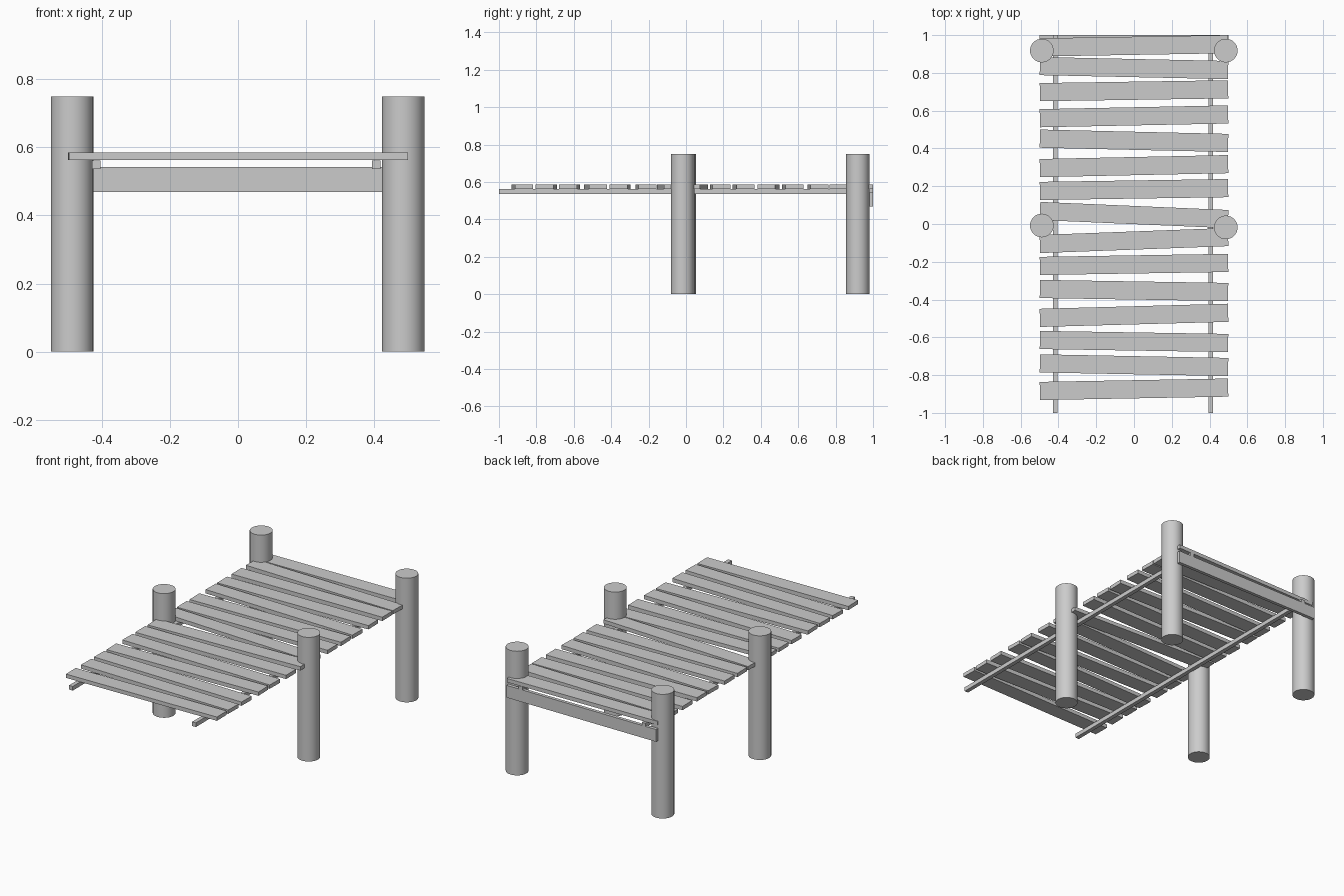
import bpy
from math import atan2

if "Cube" in bpy.data.objects:
    bpy.data.objects.remove(bpy.data.objects["Cube"])


def box(name, center, size, rot_z=0.0):
    bpy.ops.mesh.primitive_cube_add(size=1, location=center, rotation=(0, 0, rot_z))
    ob = bpy.context.object
    ob.name = name
    ob.scale = size
    bpy.ops.object.transform_apply(location=False, rotation=False, scale=True)
    return ob


# Round posts
for i, (x, y) in enumerate([(-0.488, 0.918), (0.486, 0.918), (-0.488, -0.008), (0.486, -0.018)]):
    bpy.ops.mesh.primitive_cylinder_add(vertices=32, radius=0.0625, depth=0.75,
                                        location=(x, y, 0.375))
    bpy.context.object.name = f"post_{i + 1}"
    bpy.ops.object.shade_smooth_by_angle()

# Long rails under the deck
for side, x in (("left", -0.417), ("right", 0.406)):
    box(f"{side}_rail", (x, 0, 0.549), (0.025, 2.0, 0.025))

# Board across the back end
box("end_board", (0, 0.99, 0.506), (1.0, 0.02, 0.074))

# Deck planks: centre y at the left end and at the right end
planks = [(0.935, 0.952), (0.836, 0.815), (0.698, 0.713), (0.560, 0.580),
          (0.452, 0.429), (0.296, 0.317), (0.175, 0.190), (0.069, 0.026),
          (-0.106, -0.069), (-0.222, -0.206), (-0.344, -0.360),
          (-0.497, -0.470), (-0.614, -0.630), (-0.738, -0.757), (-0.884, -0.866)]
for i, (left, right) in enumerate(planks):
    box(f"plank_{i + 1}", (0, (left + right) / 2, 0.574), (0.997, 0.096, 0.023),
        atan2(right - left, 1.0))
